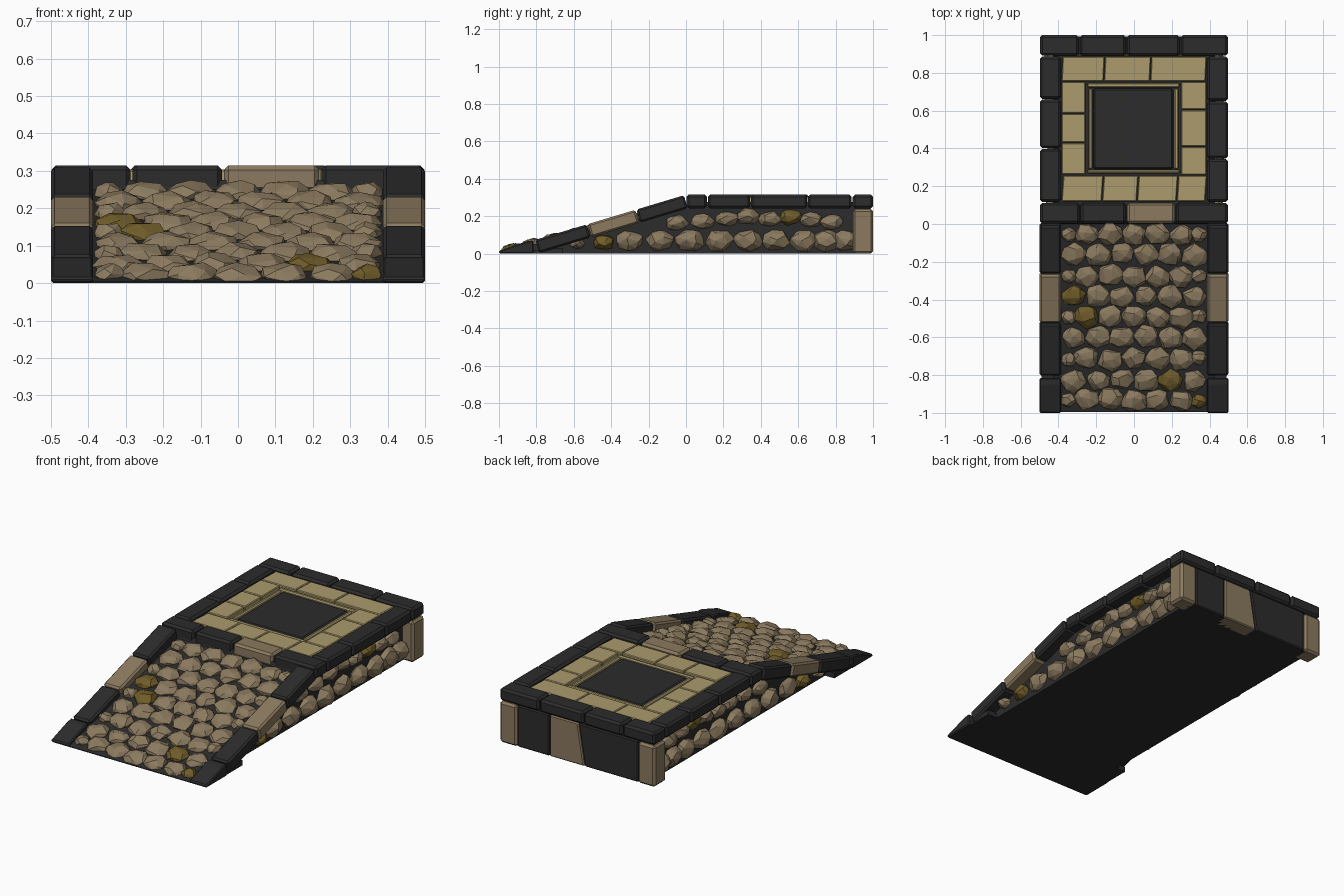
import bpy, bmesh, math, random
from mathutils import Vector, Matrix

random.seed(4)
cube = bpy.data.objects.get("Cube")
if cube:
    bpy.data.objects.remove(cube, do_unlink=True)


def material(name, rgb):
    m = bpy.data.materials.new(name)
    m.use_nodes = True
    m.diffuse_color = (*rgb, 1)
    m.node_tree.nodes["Principled BSDF"].inputs["Base Color"].default_value = (*rgb, 1)
    return m


DARK = material("dark stone", (0.025, 0.025, 0.025))
TAN = material("tan stone", (0.26, 0.195, 0.115))
SAND = material("sand paving", (0.41, 0.33, 0.155))
MOSS = material("mossy stone", (0.16, 0.108, 0.022))


def finish(name, bm, mats):
    mesh = bpy.data.meshes.new(name)
    bm.to_mesh(mesh)
    bm.free()
    for m in mats:
        mesh.materials.append(m)
    ob = bpy.data.objects.new(name, mesh)
    bpy.context.collection.objects.link(ob)
    return ob


def prism(name, pts, axis, lo, hi, mat, bevel=0.012):
    """Extrude a flat outline along an axis and chamfer its edges."""
    place = {"x": lambda a, b, t: (t, a, b),
             "y": lambda a, b, t: (a, t, b),
             "z": lambda a, b, t: (a, b, t)}[axis]
    bm = bmesh.new()
    ends = [[bm.verts.new(place(a, b, t)) for a, b in pts] for t in (lo, hi)]
    for ring in ends:
        bm.faces.new(ring)
    n = len(pts)
    for i in range(n):
        j = (i + 1) % n
        bm.faces.new((ends[0][i], ends[0][j], ends[1][j], ends[1][i]))
    bmesh.ops.recalc_face_normals(bm, faces=bm.faces[:])
    ob = finish(name, bm, [mat])
    if bevel:
        mod = ob.modifiers.new("chamfer", "BEVEL")
        mod.width, mod.segments = bevel, 1
    return ob


def slab(name, x0, x1, y0, y1, z0, z1, mat, bevel=0.012, gap=0.003, skew=0.0):
    """Stone with a thin joint all round; skew leans its end joints."""
    x0, x1, y0, y1 = x0 + gap, x1 - gap, y0 + gap, y1 - gap
    pts = [(x0, y0), (x1, y0), (x1 + skew, y1), (x0 + skew, y1)]
    return prism(name, pts, "z", z0, z1, mat, bevel)


def add_rock(bm, centre, size, basis, mat_index, count=20):
    """Faceted boulder: hull of jittered points spread over an ellipsoid."""
    turn = random.uniform(0, math.tau)
    verts = []
    for i in range(count):
        h = 1 - 2 * (i + 0.5) / count
        r = math.sqrt(1 - h * h)
        a = turn + i * 2.4 + random.uniform(-0.3, 0.3)
        k = random.uniform(0.93, 1.08)
        p = Vector((r * math.cos(a) * size[0], r * math.sin(a) * size[1], h * size[2])) * k
        p = Vector(centre) + basis @ p
        p.z = max(p.z, 0.003)
        verts.append(bm.verts.new(p))
    out = bmesh.ops.convex_hull(bm, input=verts)
    for f in out["geom"]:
        if isinstance(f, bmesh.types.BMFace):
            f.material_index = mat_index
    loose = [v for v in verts if v.is_valid and not v.link_faces]
    bmesh.ops.delete(bm, geom=loose, context="VERTS")


# Solid core under all the stonework
prism("core", [(-0.995, 0), (0.98, 0), (0.98, 0.275), (0.01, 0.275), (0, 0.25), (-0.995, 0.004)],
      "x", -0.43, 0.43, DARK, 0)
prism("ramp_base", [(-0.995, 0), (-0.66, 0), (-0.66, 0.03), (-0.995, 0.004)],
      "x", -0.49, 0.49, DARK, 0)

# Platform kerb: front and back rows
KB, KT = 0.242, 0.315
front = [-0.5, -0.285, -0.04, 0.22, 0.5]
back = [-0.5, -0.29, -0.04, 0.245, 0.5]
for i in range(4):
    slab("front_kerb", front[i], front[i + 1], 0, 0.115, KB, KT, TAN if i == 2 else DARK)
    slab("back_kerb", back[i], back[i + 1], 0.888, 1.003, KB, KT, DARK)

# Platform kerb: side rows
for x0, x1, ys in ((-0.5, -0.385, [0.115, 0.4, 0.66, 0.888]),
                   (0.385, 0.5, [0.115, 0.345, 0.65, 0.888])):
    for a, b in zip(ys, ys[1:]):
        slab("side_kerb", x0, x1, a, b, KB, KT, DARK, gap=0.002)

# Sloping ramp kerbs and the back corner posts
for s in (-1, 1):
    lo, hi = sorted((s * 0.387, s * 0.5))
    prism("ramp_toe", [(-1, 0), (-0.815, 0), (-0.815, 0.07), (-0.85, 0.066), (-1, 0.015)],
          "x", lo, hi, DARK, 0.006)
    tops = [-0.805, -0.525, -0.265, -0.005]
    for i, (a, b) in enumerate(zip(tops, tops[1:])):
        line = lambda y: 0.315 + 0.3 * y
        b -= 0.006
        pts = [(a, line(a)), (b, line(b)), (b + 0.02, line(b) - 0.07),
               (a + 0.02, max(line(a) - 0.07, 0.001))]
        prism("ramp_kerb", pts, "x", lo, hi, TAN if i == 1 else DARK, 0.01)
    slab("corner_post", lo, hi, 0.89, 1.002, 0, 0.238, TAN, 0.012, 0.002)

# Back wall panels with one leaning joint
wall = [("dark_panel", 0.184, 0.385, 0.184, 0.385, DARK),
        ("tan_panel", -0.04, 0.18, 0.0, 0.18, TAN),
        ("dark_panel", -0.385, -0.045, -0.385, -0.005, DARK)]
for name, b0, b1, t0, t1, mat in wall:
    prism(name, [(b0, 0), (b1, 0), (t1, 0.24), (t0, 0.24)], "y", 0.9, 0.992, mat, 0.006)

# Sand paving ring
PB, PT = 0.26, 0.304


def paver(*box, skew=0.0):
    slab("paver", *box, PB, PT, SAND, 0.004, 0.002, skew)


for a, b in zip([-0.385, -0.16, 0.085], [-0.16, 0.085, 0.38]):
    paver(a, b, 0.755, 0.888, skew=0.006)
for a, b in zip([-0.385, -0.17, 0.015, 0.225], [-0.17, 0.015, 0.225, 0.378]):
    paver(a, b, 0.118, 0.258, skew=0.009)
for a, b in zip([0.262, 0.43, 0.585], [0.43, 0.585, 0.755]):
    paver(-0.385, -0.255, a, b)
for a, b in zip([0.258, 0.41, 0.605], [0.41, 0.605, 0.755]):
    paver(0.248, 0.385, a, b)

# Thin inner frame and dark centre plate
for box in ((-0.25, 0.244, 0.72, 0.75), (-0.25, 0.244, 0.264, 0.288),
            (-0.245, -0.218, 0.288, 0.72), (0.21, 0.238, 0.288, 0.72)):
    slab("inner_frame", *box, PB, 0.3, SAND, 0.006, 0.003)
slab("centre_plate", -0.218, 0.21, 0.288, 0.72, PB, 0.296, DARK, 0.008)

# Cobbles across the ramp, laid in staggered rows
bm = bmesh.new()
tilt = Matrix.Rotation(math.atan(0.25), 3, "X")
even = [-0.345, -0.25, -0.125, 0, 0.125, 0.25, 0.345]
odd = [-0.32, -0.19, -0.063, 0.063, 0.19, 0.32]
mossy = {(4, 1), (3, 0), (7, 4), (8, 6)}
for row in range(9):
    xs = odd if row % 2 else even
    for col, x in enumerate(xs):
        small = len(xs) == 7 and col in (0, 6)
        y = -0.052 - 0.11 * row + random.uniform(-0.008, 0.008)
        k = random.uniform(0.94, 1.06) * (0.65 if small else 1)
        add_rock(bm, (x, y, 0.25 * (1 + y)), (0.069 * k, 0.063 * k, 0.036), tilt,
                 int((row, col) in mossy))
finish("ramp_cobbles", bm, [TAN, MOSS])

# Boulders along both side walls
lower = [-0.58, -0.44, -0.3, -0.14, 0.02, 0.175, 0.33, 0.48, 0.63, 0.75, 0.85]
upper = [-0.05, 0.09, 0.22, 0.33, 0.45, 0.56, 0.67, 0.78]
for s, name in ((-1, "right_boulders"), (1, "left_boulders")):
    bm = bmesh.new()
    flat = Matrix.Identity(3)
    for i, y in enumerate(lower):
        k = min(1, 0.5 + 0.22 * i)
        add_rock(bm, (s * 0.425, y, 0.036 + 0.034 * k), (0.058, 0.08 * k, 0.06 * k), flat,
                 int(i == 1), 24)
    for i, y in enumerate(upper):
        z = 0.165 if i == 0 else 0.185 + random.uniform(-0.015, 0.015)
        add_rock(bm, (s * 0.425, y, z), (0.05, 0.066, 0.043), flat, int(i == 5), 24)
    finish(name, bm, [TAN, MOSS])
